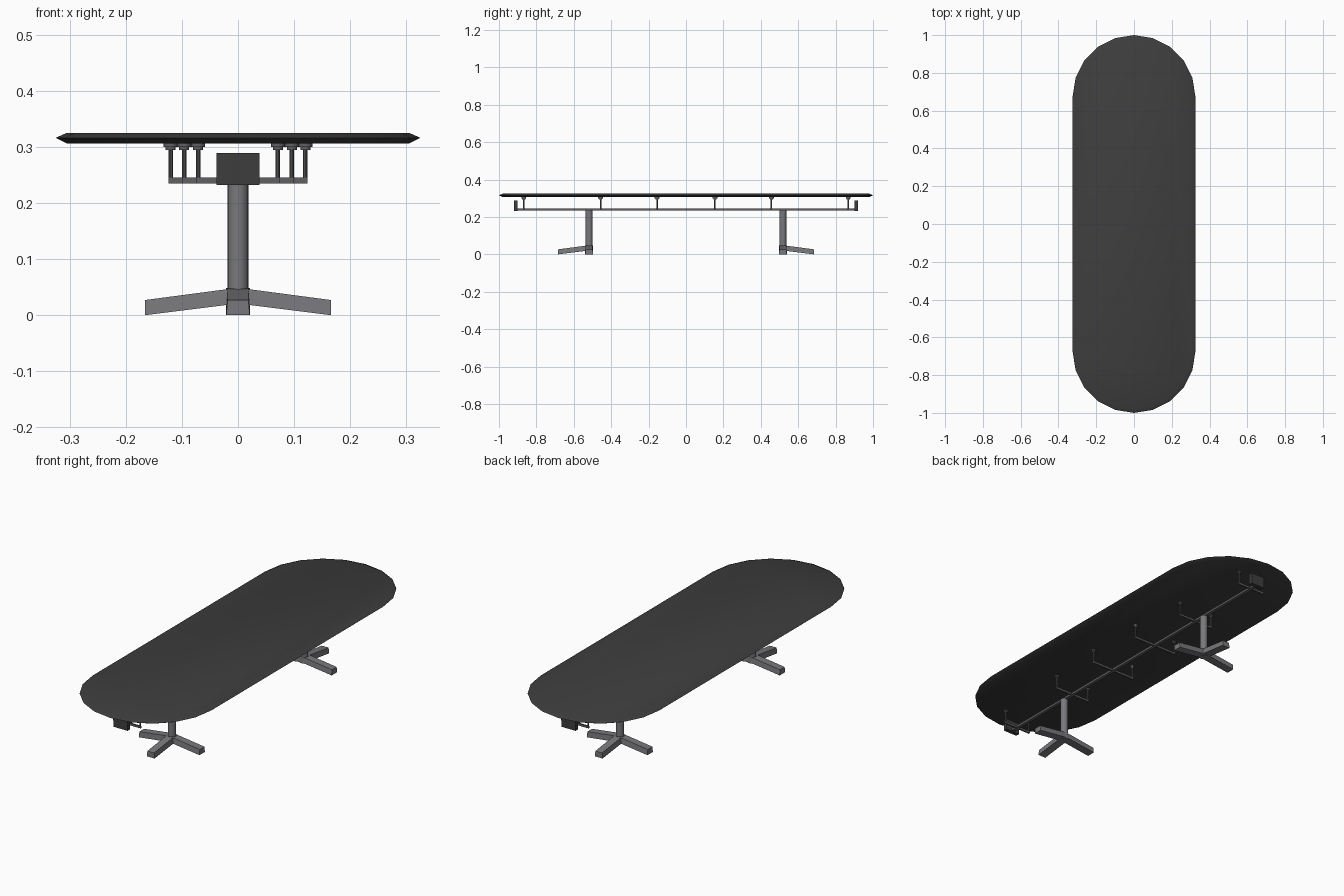
import bpy, bmesh, math
from mathutils import Matrix, Vector

if "Cube" in bpy.data.objects:
    bpy.data.objects.remove(bpy.data.objects["Cube"])


def material(name, rgb):
    m = bpy.data.materials.new(name)
    m.diffuse_color = (*rgb, 1)
    m.use_nodes = True
    m.node_tree.nodes["Principled BSDF"].inputs["Base Color"].default_value = m.diffuse_color
    return m


BLACK = material("charcoal", (0.047, 0.047, 0.047))
STEEL = material("grey metal", (0.19, 0.19, 0.205))
FRAME = material("dark grey metal", (0.12, 0.12, 0.125))


def finish(name, bm, mat, smooth=True):
    bmesh.ops.recalc_face_normals(bm, faces=bm.faces)
    me = bpy.data.meshes.new(name)
    bm.to_mesh(me)
    bm.free()
    me.materials.append(mat)
    ob = bpy.data.objects.new(name, me)
    bpy.context.collection.objects.link(ob)
    if smooth:
        bpy.ops.object.select_all(action='DESELECT')
        ob.select_set(True)
        bpy.context.view_layer.objects.active = ob
        bpy.ops.object.shade_smooth_by_angle(angle=math.radians(35))
    return ob


def add_box(bm, lo, hi):
    lo, hi = Vector(lo), Vector(hi)
    mat = Matrix.Translation((lo + hi) / 2) @ Matrix.Diagonal((*(hi - lo), 1))
    bmesh.ops.create_cube(bm, size=1, matrix=mat)


def add_cyl(bm, x, y, z0, z1, r, n):
    bmesh.ops.create_cone(bm, cap_ends=True, segments=n, radius1=r, radius2=r,
                          depth=z1 - z0, matrix=Matrix.Translation((x, y, (z0 + z1) / 2)))


def add_loft(bm, rings):
    loops = [[bm.verts.new(p) for p in ring] for ring in rings]
    n = len(loops[0])
    for a, b in zip(loops, loops[1:]):
        for i in range(n):
            j = (i + 1) % n
            bm.faces.new((a[i], a[j], b[j], b[i]))
    bm.faces.new(loops[0][::-1])
    bm.faces.new(loops[-1])


# Tabletop: long rounded slab with a knife edge
def outline(inset, z, steps=10):
    r, c = 0.325 - inset, 0.675
    pts = []
    for side in (1, -1):
        for i in range(steps + 1):
            a = math.pi * i / steps
            pts.append((side * r * math.cos(a), side * (c + r * math.sin(a)), z))
    return pts


bm = bmesh.new()
add_loft(bm, [outline(0.02, 0.306), outline(0, 0.316), outline(0.02, 0.325)])
finish("tabletop", bm, BLACK)

# Two pedestals, each with a column, a hub and three sloping feet
for side, label in ((-1, "front"), (1, "back")):
    y0 = side * 0.518
    bm = bmesh.new()
    add_cyl(bm, 0, y0, 0.03, 0.238, 0.0185, 20)
    finish(label + "_column", bm, STEEL)

    bm = bmesh.new()
    add_cyl(bm, 0, y0, 0.016, 0.048, 0.021, 16)
    finish(label + "_hub", bm, STEEL)

    bm = bmesh.new()
    for d in (Vector((1, 0, 0)), Vector((-1, 0, 0)), Vector((0, side, 0))):
        across = Vector((-d.y, d.x, 0))
        rings = []
        for dist, z0, z1 in ((0, 0.02, 0.049), (0.022, 0.018, 0.046), (0.166, 0, 0.027)):
            section = ((-0.021, z0), (0.021, z0), (0.0185, z1), (-0.0185, z1))
            rings.append([Vector((0, y0, z)) + d * dist + across * w for w, z in section])
        add_loft(bm, rings)
    finish(label + "_feet", bm, STEEL, False)

    # Upright end plate on the rail
    bm = bmesh.new()
    ys = sorted((side * 0.90, side * 0.92))
    add_box(bm, (-0.038, ys[0], 0.232), (0.038, ys[1], 0.289))
    finish(label + "_end_plate", bm, BLACK, False)

# Rail under the top
bm = bmesh.new()
add_box(bm, (-0.008, -0.91, 0.235), (0.008, 0.91, 0.246))
finish("rail", bm, FRAME, False)

# Cross arms with upright posts and mounting discs
arms, posts, discs = bmesh.new(), bmesh.new(), bmesh.new()
for y, reach in ((0.867, 0.071), (0.457, 0.096), (0.155, 0.12)):
    for s in (-1, 1):
        yy = s * y
        add_box(arms, (-reach - 0.004, yy - 0.004, 0.235), (reach + 0.004, yy + 0.004, 0.245))
        for x in (-reach, reach):
            add_cyl(posts, x, yy, 0.24, 0.296, 0.004, 10)
            add_cyl(discs, x, yy, 0.294, 0.301, 0.009, 12)
            add_cyl(discs, x, yy, 0.300, 0.307, 0.0125, 12)
finish("cross_arms", arms, FRAME, False)
finish("support_posts", posts, FRAME)
finish("mounting_discs", discs, FRAME)
